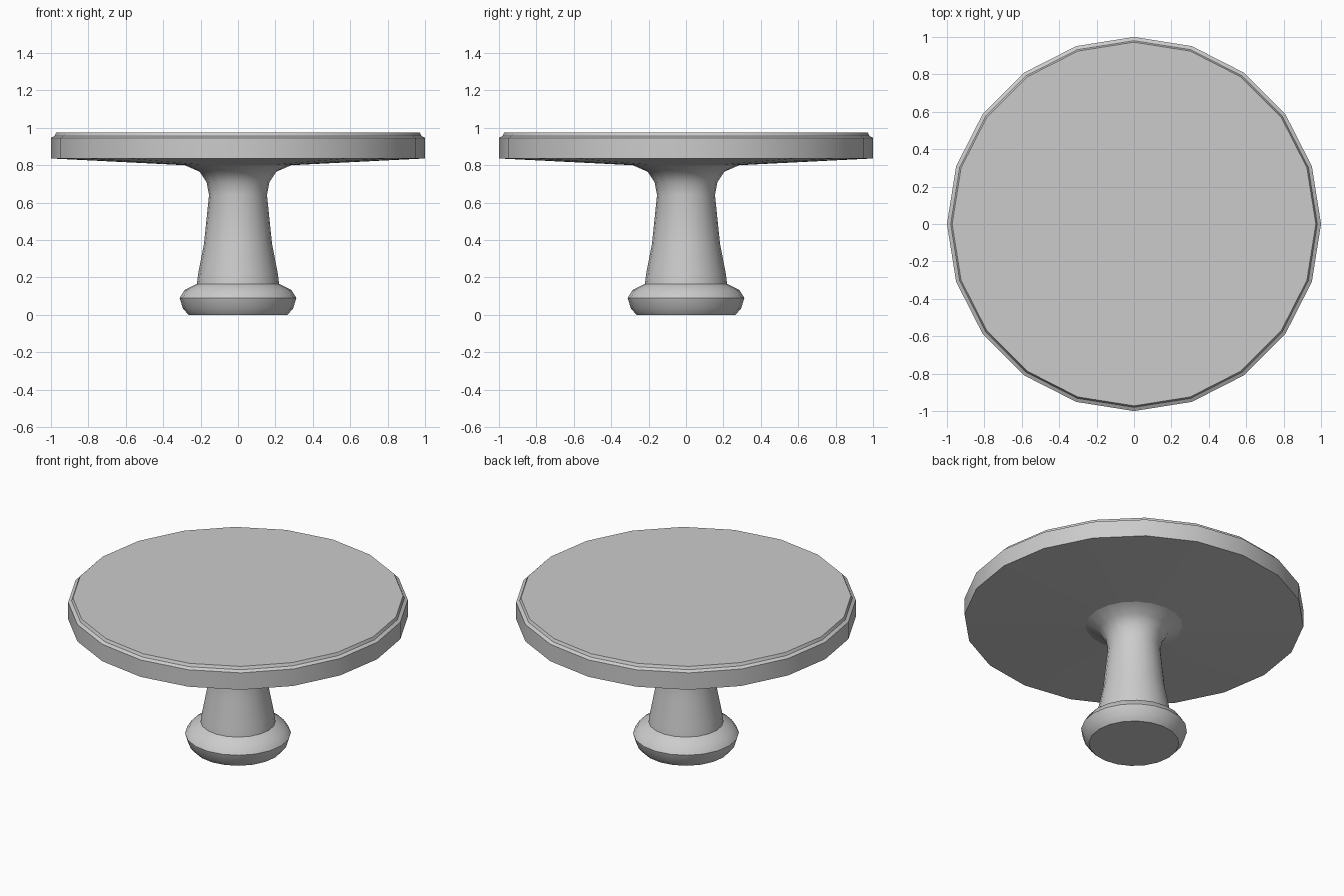
import bpy
import math
from mathutils import Matrix, Vector
import bmesh

cube = bpy.data.objects.get("Cube")
if cube:
    bpy.data.objects.remove(cube, do_unlink=True)

SIDES = 20

grey = bpy.data.materials.new("plain grey")
grey.use_nodes = True
colour = (0.6, 0.6, 0.6, 1)
grey.diffuse_color = colour
grey.node_tree.nodes["Principled BSDF"].inputs["Base Color"].default_value = colour


def lathe(name, profile, cap_bottom=False, cap_top=False, angle=40):
    """Turn a (radius, height) profile around z."""
    bm = bmesh.new()
    rings = []
    for radius, z in profile:
        ring = [bm.verts.new(Matrix.Rotation(math.tau * i / SIDES, 3, "Z") @ Vector((radius, 0, z)))
                for i in range(SIDES)]
        rings.append(ring)
    for low, high in zip(rings, rings[1:]):
        for i in range(SIDES):
            j = (i + 1) % SIDES
            bm.faces.new((low[i], low[j], high[j], high[i]))
    if cap_bottom:
        bm.faces.new(rings[0][::-1])
    if cap_top:
        bm.faces.new(rings[-1])
    mesh = bpy.data.meshes.new(name)
    bm.to_mesh(mesh)
    bm.free()
    mesh.materials.append(grey)
    obj = bpy.data.objects.new(name, mesh)
    bpy.context.collection.objects.link(obj)
    bpy.ops.object.select_all(action="DESELECT")
    obj.select_set(True)
    bpy.context.view_layer.objects.active = obj
    bpy.ops.object.shade_smooth_by_angle(angle=math.radians(angle))
    return obj


# Rounded foot, tapering stem and the flare under the top
lathe("pedestal", [
    (0.265, 0), (0.295, 0.035), (0.312, 0.09), (0.285, 0.133), (0.22, 0.165),
    (0.212, 0.225), (0.182, 0.38), (0.155, 0.64), (0.168, 0.71),
    (0.205, 0.765), (0.285, 0.8),
], cap_bottom=True)

# Round table top with a sloping underside and a stepped rim
lathe("table_top", [
    (0.285, 0.8), (1, 0.836), (1, 0.946), (0.98, 0.957), (0.972, 0.975),
], cap_top=True, angle=30)
